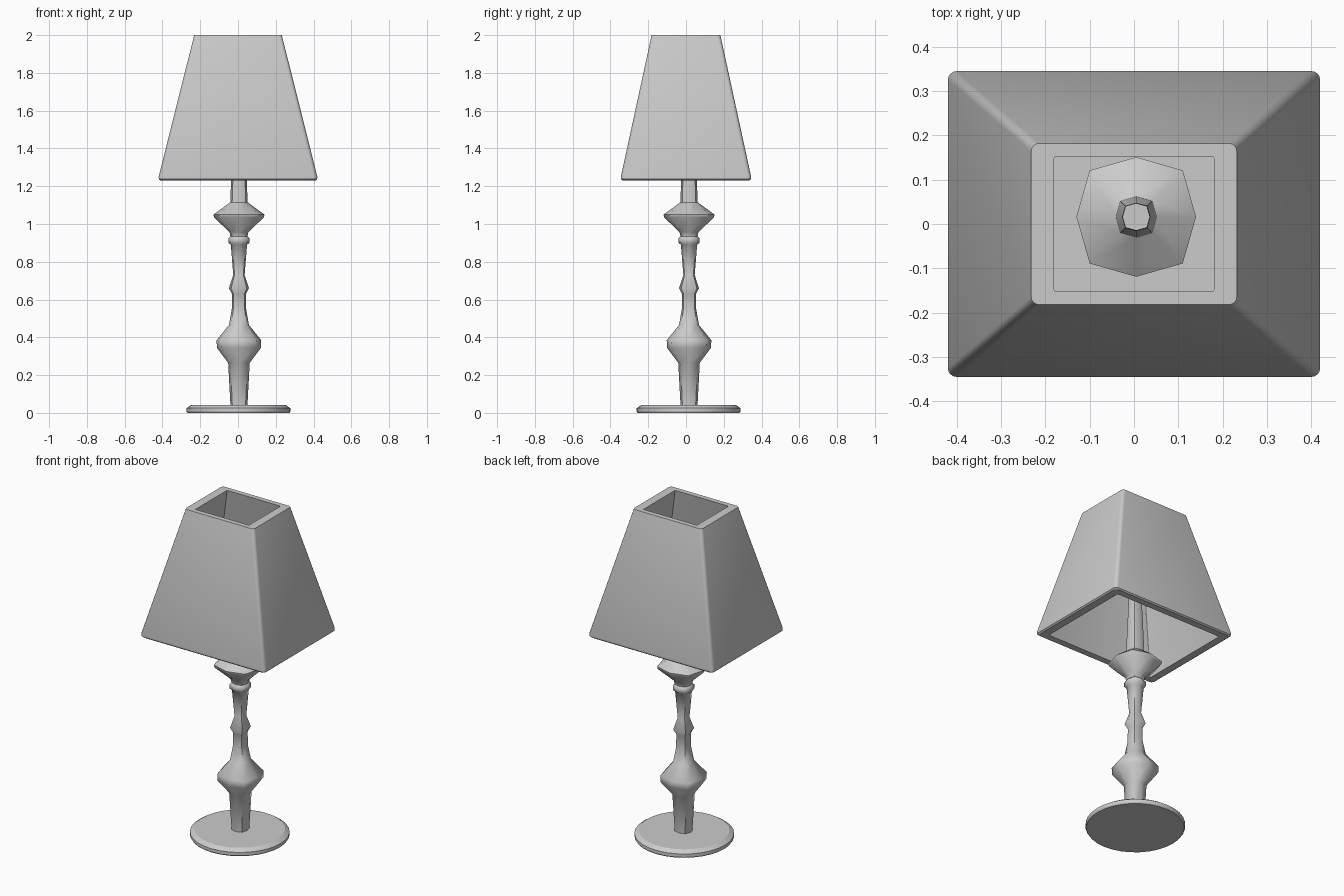
import bpy, bmesh
from math import cos, sin, pi, radians

if "Cube" in bpy.data.objects:
    bpy.data.objects.remove(bpy.data.objects["Cube"])

grey = bpy.data.materials.new("plain grey")
grey.use_nodes = True
grey.diffuse_color = (0.6, 0.6, 0.6, 1)
grey.node_tree.nodes["Principled BSDF"].inputs["Base Color"].default_value = (0.6, 0.6, 0.6, 1)


def skin(name, rings, loop=False, cap=False, angle=30):
    """Join rings of points, ordered bottom to top, into one shell."""
    bm = bmesh.new()
    rows = [[bm.verts.new(p) for p in ring] for ring in rings]
    pairs = list(zip(rows, rows[1:])) + ([(rows[-1], rows[0])] if loop else [])
    for low, high in pairs:
        for i in range(len(low)):
            j = (i + 1) % len(low)
            bm.faces.new((low[i], low[j], high[j], high[i]))
    if cap:
        bm.faces.new(rows[0][::-1])
    mesh = bpy.data.meshes.new(name)
    bm.to_mesh(mesh)
    bm.free()
    mesh.materials.append(grey)
    obj = bpy.data.objects.new(name, mesh)
    bpy.context.collection.objects.link(obj)
    bpy.ops.object.select_all(action='DESELECT')
    obj.select_set(True)
    bpy.context.view_layer.objects.active = obj
    bpy.ops.object.shade_smooth_by_angle(angle=radians(angle))
    return obj


def ring(r, z, sides, cx, cy, diagonal=1.0):
    """Ring of points; the odd points are pushed out by the diagonal factor."""
    pts = []
    for i in range(sides):
        a, s = 2 * pi * i / sides, r * (diagonal if i % 2 else 1)
        pts.append((cx + s * cos(a), cy + s * sin(a), z))
    return pts


def rounded_rect(hx, hy, z, r, steps=4):
    """Rectangle of half sizes hx, hy with rounded corners."""
    pts = []
    for k, (sx, sy) in enumerate([(1, 1), (-1, 1), (-1, -1), (1, -1)]):
        for i in range(steps + 1):
            a = (k + i / steps) * pi / 2
            pts.append((sx * (hx - r) + r * cos(a), sy * (hy - r) + r * sin(a), z))
    return pts


# round foot, open under the hollow stem
foot = [(0.27, 0), (0.275, 0.008), (0.275, 0.025), (0.25, 0.042), (0.044, 0.042)]
skin("base", [ring(r, z, 32, 0.002, 0.014) for r, z in foot], cap=True)

# turned eight-sided stem, open at the top
turning = [(0.045, 0.04), (0.057, 0.265), (0.117, 0.345), (0.118, 0.385),
           (0.053, 0.465), (0.038, 0.55), (0.037, 0.63), (0.053, 0.66),
           (0.03, 0.73), (0.043, 0.89), (0.055, 0.9), (0.055, 0.925),
           (0.045, 0.935), (0.05, 0.957), (0.132, 1.035), (0.135, 1.05),
           (0.046, 1.115), (0.031, 1.5)]
skin("stem", [ring(r, z, 8, 0.005, 0.016, 1.1) for r, z in turning], angle=50)

# thick tapered shade with a softened lower edge
shade = [(0.365, 0.295, 1.23, 0.004), (0.41, 0.335, 1.23, 0.02),
         (0.419, 0.343, 1.237, 0.02), (0.42, 0.345, 1.25, 0.02),
         (0.232, 0.182, 2.0, 0.018), (0.18, 0.152, 2.0, 0.003)]
skin("lampshade", [rounded_rect(*row) for row in shade], loop=True)
